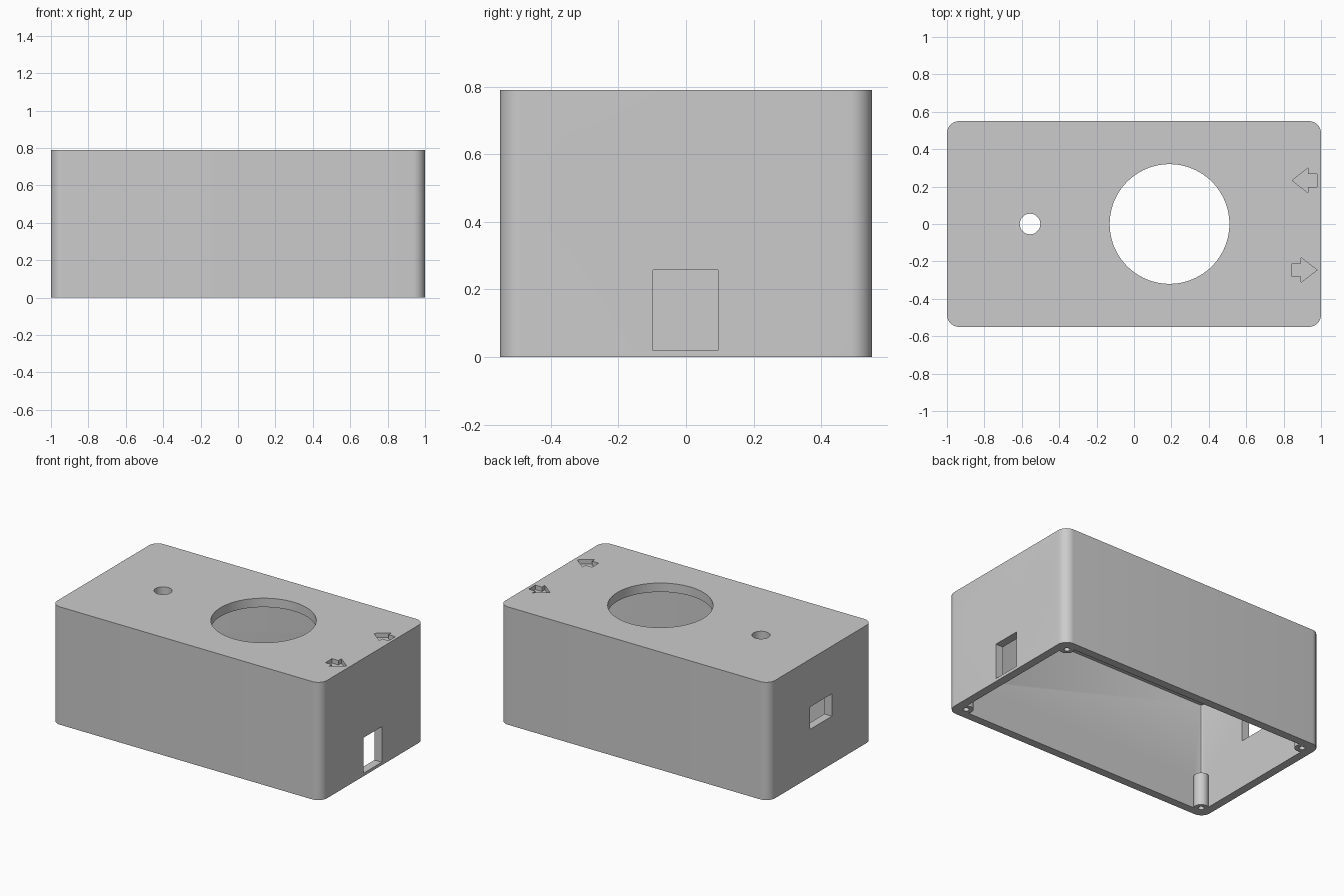
import bpy, bmesh
from math import cos, sin, pi, radians
from mathutils import Matrix

if "Cube" in bpy.data.objects:
    bpy.data.objects.remove(bpy.data.objects["Cube"])

LENGTH, WIDTH, HEIGHT, WALL = 2.0, 1.1, 0.79, 0.055

grey = bpy.data.materials.new("plain_grey")
grey.use_nodes = True
colour = (0.6, 0.6, 0.6, 1)
grey.diffuse_color = colour
grey.node_tree.nodes["Principled BSDF"].inputs["Base Color"].default_value = colour

# Maps outline (u, v) and extrusion w to (y, z, x), for cuts through the end walls
ALONG_X = Matrix(((0, 0, 1, 0), (1, 0, 0, 0), (0, 1, 0, 0), (0, 0, 0, 1)))


def prism(name, outline, low, high, turn=Matrix()):
    bm = bmesh.new()
    base = bm.faces.new([bm.verts.new((u, v, low)) for u, v in outline])
    top = bmesh.ops.extrude_face_region(bm, geom=[base])["geom"]
    verts = [e for e in top if isinstance(e, bmesh.types.BMVert)]
    bmesh.ops.translate(bm, verts=verts, vec=(0, 0, high - low))
    bm.transform(turn)
    bmesh.ops.recalc_face_normals(bm, faces=bm.faces)
    mesh = bpy.data.meshes.new(name)
    bm.to_mesh(mesh)
    bm.free()
    obj = bpy.data.objects.new(name, mesh)
    bpy.context.collection.objects.link(obj)
    mesh.materials.append(grey)
    return obj


def circle(u, v, r, n=64):
    return [(u + r * cos(2 * pi * i / n), v + r * sin(2 * pi * i / n)) for i in range(n)]


def rectangle(u0, u1, v0, v1):
    return [(u0, v0), (u1, v0), (u1, v1), (u0, v1)]


def rounded(length, width, r, steps=10):
    points = []
    for q, (sx, sy) in enumerate([(1, 1), (-1, 1), (-1, -1), (1, -1)]):
        for i in range(steps + 1):
            a = (q + i / steps) * pi / 2
            points.append((sx * (length / 2 - r) + r * cos(a),
                           sy * (width / 2 - r) + r * sin(a)))
    return points


def arrow(tip, neck, tail, y):
    return [(tip, y), (neck, y + 0.066), (neck, y + 0.035), (tail, y + 0.035),
            (tail, y - 0.035), (neck, y - 0.035), (neck, y - 0.066)]


def cut(target, cutter):
    mod = target.modifiers.new("cut", "BOOLEAN")
    mod.operation, mod.solver, mod.object = "DIFFERENCE", "EXACT", cutter
    bpy.context.view_layer.objects.active = target
    bpy.ops.object.modifier_apply(modifier=mod.name)
    bpy.data.objects.remove(cutter)


case = prism("case", rounded(LENGTH, WIDTH, 0.065), 0, HEIGHT)

# Open-bottomed cavity, leaving a short screw post in each corner
cavity = prism("cavity", rounded(LENGTH - 2 * WALL, WIDTH - 2 * WALL, 0.012, 3),
               -0.1, HEIGHT - 0.06)
corners = [(sx * (LENGTH / 2 - 0.08), sy * (WIDTH / 2 - 0.08))
           for sx in (-1, 1) for sy in (-1, 1)]
for x, y in corners:
    cut(cavity, prism("post", circle(x, y, 0.045, 32), -0.2, 0.22))
cut(case, cavity)
for x, y in corners:
    cut(case, prism("screw_hole", circle(x, y, 0.018, 20), -0.1, 0.2))

# Openings in the top
cut(case, prism("large_opening", circle(0.19, 0, 0.32, 96), 0.6, 1))
cut(case, prism("small_opening", circle(-0.556, 0, 0.055, 40), 0.6, 1))

# Openings in the end walls
for y in (-0.24, 0.24):
    cut(case, prism("round_port", circle(y, 0.505, 0.16), 0.9, 1.1, ALONG_X))
cut(case, prism("square_port", rectangle(-0.097, 0.095, 0.02, 0.258), 0.9, 1.1, ALONG_X))
cut(case, prism("cable_port", rectangle(-0.117, 0.115, 0.32, 0.47), -1.1, -0.9, ALONG_X))

# Engraved flow arrows, one inward and one outward
cut(case, prism("inward_arrow", arrow(0.845, 0.93, 0.979, 0.233), HEIGHT - 0.03, 1))
cut(case, prism("outward_arrow", arrow(0.979, 0.893, 0.845, -0.246), HEIGHT - 0.03, 1))

bpy.ops.object.select_all(action="DESELECT")
case.select_set(True)
bpy.context.view_layer.objects.active = case
bpy.ops.object.shade_smooth_by_angle(angle=radians(30))
